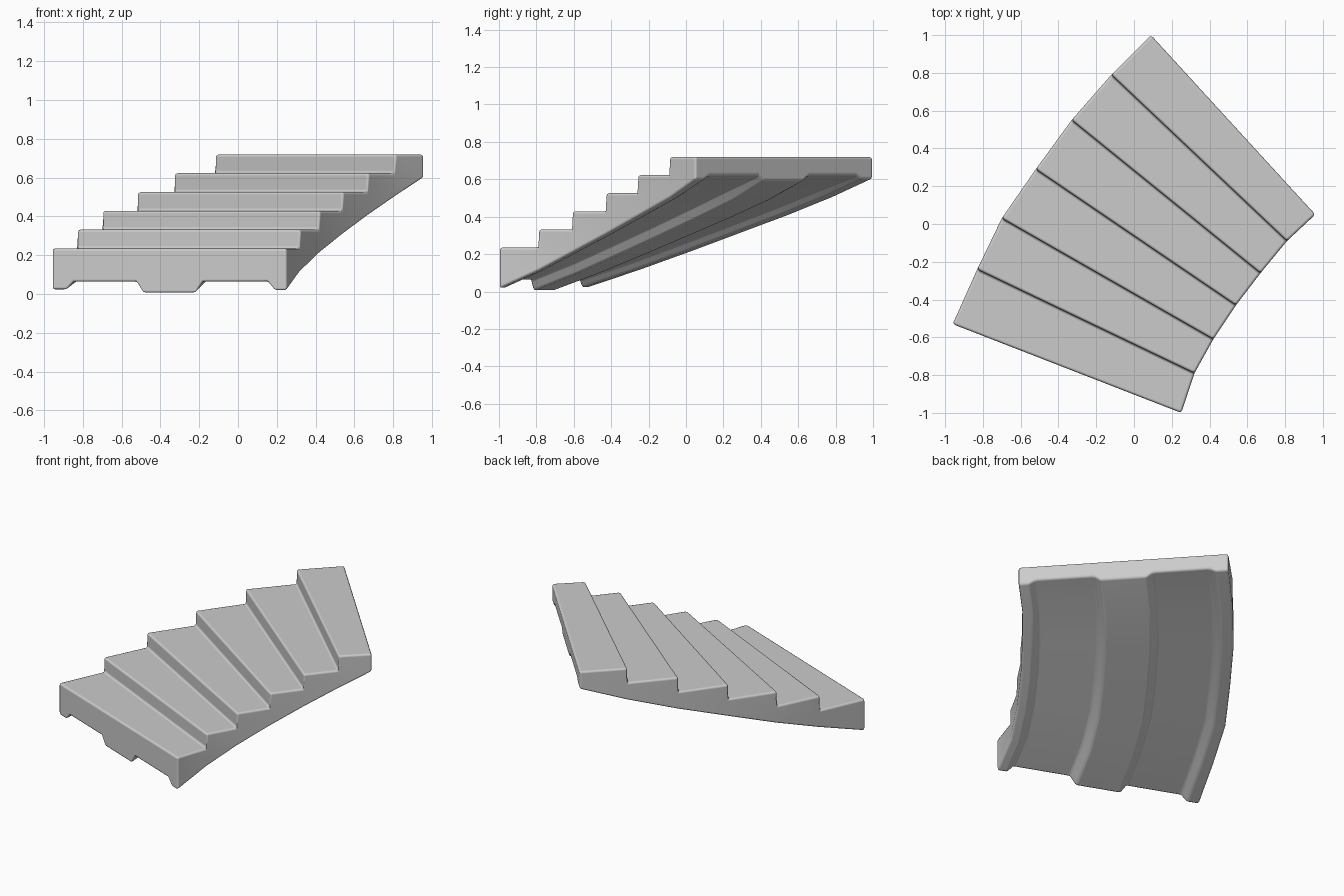
import bpy, bmesh, math
from mathutils import Vector

cube = bpy.data.objects.get("Cube")
if cube:
    bpy.data.objects.remove(cube)

# Plan position of each nosing: left end, right end; the last pair is the back edge
LEFT = [(-.96, -.53), (-.83, -.24), (-.70, .03), (-.52, .29), (-.33, .55), (-.12, .79), (.09, 1.0)]
RIGHT = [(.25, -1.0), (.32, -.79), (.42, -.61), (.54, -.43), (.67, -.26), (.81, -.09), (.96, .05)]
STEPS = len(LEFT) - 1
RISE = 0.097
TREAD = 0.235

# Underside section across the width: fraction from the outer side, height
SECTION = [(0, .02), (.06, .02), (.09, .06), (.36, .06), (.39, .003),
           (.61, .003), (.64, .06), (.92, .06), (.95, .015), (1, .015)]


def row(bm, i, height):
    """Row of vertices along nosing i; height is a function of the section height."""
    a, b = Vector(LEFT[i]), Vector(RIGHT[i])
    return [bm.verts.new((*a.lerp(b, s), height(h))) for s, h in SECTION]


def strip(bm, r0, r1):
    for k in range(len(r0) - 1):
        bm.faces.new((r0[k], r0[k + 1], r1[k + 1], r1[k]))


bm = bmesh.new()
under, low, high = [], [], []
for i in range(STEPS + 1):
    # The stringers flatten out where they meet the top landing
    fade = 0.5 if i == STEPS else 1
    under.append(row(bm, i, lambda h: i * RISE + .02 + (h - .02) * fade))
    low.append(row(bm, i, lambda h: TREAD + (i - 1) * RISE) if i > 0 else None)
    high.append(row(bm, i, lambda h: TREAD + i * RISE) if i < STEPS else None)

# Treads, underside, risers and the stepped sides
for i in range(STEPS):
    strip(bm, high[i], low[i + 1])
    strip(bm, under[i], under[i + 1])
    if i > 0:
        strip(bm, low[i], high[i])
    for e in (0, -1):
        side = [under[i][e], under[i + 1][e], low[i + 1][e], high[i][e]]
        if i > 0:
            side.append(low[i][e])
        bm.faces.new(side)
# Front and back faces
strip(bm, under[0], high[0])
strip(bm, under[STEPS], low[STEPS])
bmesh.ops.recalc_face_normals(bm, faces=bm.faces)

mesh = bpy.data.meshes.new("curved_staircase")
bm.to_mesh(mesh)
bm.free()
stairs = bpy.data.objects.new("curved_staircase", mesh)
bpy.context.collection.objects.link(stairs)

# Pale grey stone
stone = bpy.data.materials.new("pale_grey_stone")
stone.use_nodes = True
colour = (0.6, 0.6, 0.6, 1)
stone.diffuse_color = colour
stone.node_tree.nodes["Principled BSDF"].inputs["Base Color"].default_value = colour
mesh.materials.append(stone)

# Worn, rounded edges
bevel = stairs.modifiers.new("worn_edges", 'BEVEL')
bevel.width = 0.014
bevel.segments = 2
bevel.limit_method = 'ANGLE'
bevel.angle_limit = math.radians(25)
bevel.harden_normals = True
mesh.shade_smooth()
